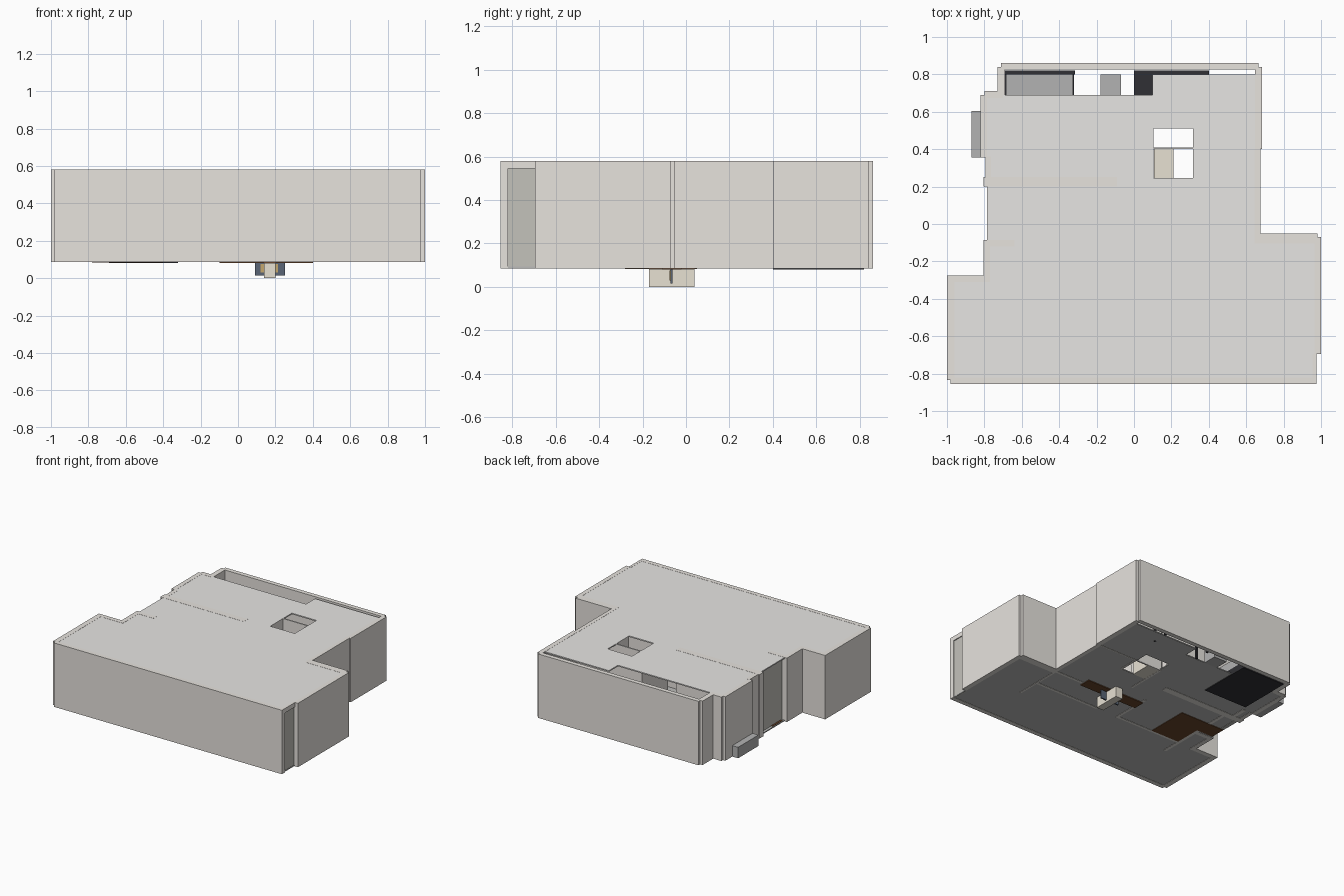
import bpy, bmesh

def mat(name, r, g, b):
    m = bpy.data.materials.new(name)
    m.diffuse_color = (r, g, b, 1)
    return m

WALL = mat("wall_paint", 0.80, 0.77, 0.73)
CEIL = mat("ceiling_paint", 0.80, 0.79, 0.77)
FLOOR = mat("floor_grey", 0.50, 0.50, 0.49)
GLASS = mat("window_grey", 0.55, 0.54, 0.50)
GREY = mat("mid_grey", 0.45, 0.45, 0.45)
BLACK = mat("black", 0.03, 0.03, 0.035)
BROWN = mat("brown_wood", 0.14, 0.06, 0.025)
BLUE = mat("slate_blue", 0.10, 0.13, 0.18)
GOLD = mat("gold", 0.55, 0.38, 0.15)
BEIGE = mat("beige", 0.80, 0.75, 0.65)

def boxes(name, items, material):
    """One object made of boxes given as x0, x1, y0, y1, z0, z1."""
    bm = bmesh.new()
    for x0, x1, y0, y1, z0, z1 in items:
        vs = bmesh.ops.create_cube(bm, size=1)["verts"]
        for v in vs:
            v.co = ((x0 + x1) / 2 + v.co.x * (x1 - x0),
                    (y0 + y1) / 2 + v.co.y * (y1 - y0),
                    (z0 + z1) / 2 + v.co.z * (z1 - z0))
    me = bpy.data.meshes.new(name)
    bm.to_mesh(me)
    bm.free()
    ob = bpy.data.objects.new(name, me)
    bpy.context.collection.objects.link(ob)
    me.materials.append(material)
    return ob

def slab(name, z0, z1, material, rects):
    return boxes(name, [(*r, z0, z1) for r in rects], material)

Z0, Z1 = 0.085, 0.58

# outer walls, butted so the corners keep small notches
slab("outer_walls", Z0, Z1, WALL, [
    (-0.98, 0.975, -0.855, -0.82),
    (-1.0, -0.96, -0.835, -0.275),
    (-0.96, -0.785, -0.31, -0.275),
    (-0.805, -0.77, -0.31, -0.085),
    (-0.805, -0.64, -0.12, -0.085),
    (-0.805, -0.09, 0.20, 0.25),
    (-0.795, -0.765, 0.25, 0.36),
    (-0.82, -0.785, 0.355, 0.69),
    (-0.80, -0.70, 0.675, 0.71),
    (-0.73, -0.69, 0.69, 0.84),
    (-0.71, 0.665, 0.825, 0.86),
    (0.648, 0.685, 0.40, 0.84),
    (0.645, 0.675, -0.07, 0.40),
    (0.645, 0.98, -0.105, -0.05),
    (0.965, 1.0, -0.695, -0.07),
])

# inner partitions
slab("inner_walls", Z0, Z1 - 0.002, WALL, [
    (-0.73, -0.70, 0.25, 0.36),
    (-0.665, -0.64, -0.44, 0.20),
    (-0.65, -0.085, -0.30, -0.28),
    (-0.10, -0.08, -0.30, 0.02),
    (0.09, 0.105, 0.09, 0.41),
    (0.10, 0.65, 0.40, 0.41),
    (0.10, 0.65, -0.09, -0.07),
    (0.09, 0.11, -0.17, -0.07),
    (0.10, 0.65, -0.30, -0.28),
    (0.645, 0.66, -0.47, -0.07),
    (0.315, 0.33, 0.245, 0.40),
])

# floor and ceiling share a plan with two shaft holes
PLAN = [
    (-0.98, 0.97, -0.85, -0.29),
    (-0.80, 0.98, -0.29, -0.085),
    (-0.785, 0.66, -0.085, 0.245),
    (-0.79, 0.105, 0.245, 0.36),
    (-0.81, 0.105, 0.36, 0.69),
    (0.315, 0.66, 0.245, 0.80),
    (0.10, 0.315, 0.51, 0.80),
    (0.10, 0.315, 0.40, 0.41),
]
slab("floor", Z0 + 0.002, Z0 + 0.010, FLOOR, PLAN)
slab("ceiling", Z1 - 0.010, Z1 - 0.001, CEIL, PLAN)

# glazed openings on the right front corner and the left side
boxes("corner_window", [(0.955, 0.968, -0.84, -0.695, Z0, 0.545)], GLASS)
boxes("corner_lintel", [(0.955, 0.975, -0.84, -0.695, 0.545, Z1)], WALL)
boxes("side_window", [(-0.765, -0.755, -0.085, 0.20, Z0, Z1 - 0.012)], GLASS)

# low box outside the left wall
boxes("outside_unit", [(-0.87, -0.82, 0.355, 0.605, Z0, 0.17)], GREY)

# bed and bedside furniture
boxes("bed_base", [(-0.69, -0.32, 0.40, 0.82, 0.081, 0.13)], BLACK)
boxes("mattress", [(-0.685, -0.325, 0.41, 0.80, 0.13, 0.20)], GREY)
boxes("headboard", [(-0.69, -0.315, 0.80, 0.82, 0.13, 0.33)], BLACK)
boxes("nightstand", [(-0.18, -0.07, 0.69, 0.80, Z0, 0.22)], GREY)
desk = [(0.0, 0.40, 0.69, 0.82, 0.24, 0.255)]
for x in (0.0, 0.385):
    for y in (0.69, 0.805):
        desk.append((x, x + 0.015, y, y + 0.015, Z0, 0.24))
boxes("desk", desk, BLACK)
boxes("shaft_cabinet", [(0.106, 0.21, 0.245, 0.40, Z0, 0.30)], BEIGE)

# wooden deck
slab("wood_deck", 0.083, 0.098, BROWN, [
    (-0.64, -0.40, -0.28, 0.05), (-0.78, -0.64, -0.07, 0.05)])

# fitting that hangs below the floor
boxes("low_block", [(0.14, 0.20, -0.17, 0.04, 0.0, 0.082)], BEIGE)
boxes("low_panel", [(0.09, 0.25, -0.072, -0.062, 0.015, Z0)], BLUE)
boxes("low_trim", [(0.12, 0.215, -0.076, -0.072, 0.03, 0.075)], GOLD)
boxes("low_rail", [(-0.10, 0.40, -0.11, -0.02, 0.081, 0.09)], BROWN)
